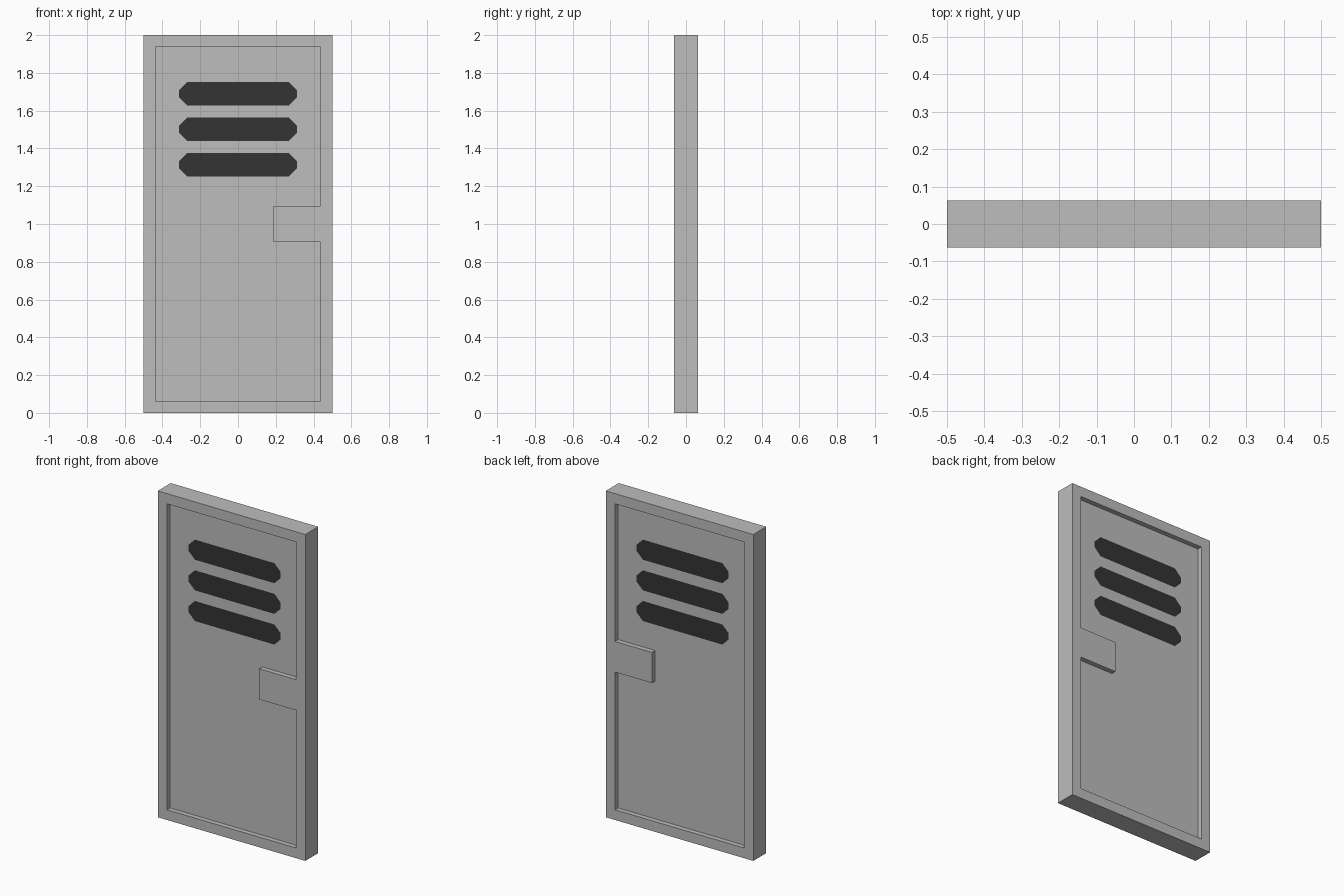
import bpy, bmesh, math
from mathutils import Matrix

if "Cube" in bpy.data.objects:
    bpy.data.objects.remove(bpy.data.objects["Cube"])


def material(name, value):
    m = bpy.data.materials.new(name)
    m.diffuse_color = (value, value, value, 1)
    m.use_nodes = True
    m.node_tree.nodes["Principled BSDF"].inputs["Base Color"].default_value = m.diffuse_color
    return m


grey = material("light_grey_metal", 0.509)
dark = material("dark_vent", 0.034)


def rect(x0, z0, x1, z1):
    return [(x0, z0), (x1, z0), (x1, z1), (x0, z1)]


def slab(name, loops, half, mat, caps_only=False):
    """Extrude filled outlines (inner loops become holes) to y = +-half."""
    curve = bpy.data.curves.new(name + "_outline", 'CURVE')
    curve.dimensions = '2D'
    curve.fill_mode = 'BOTH'
    curve.extrude = half
    for pts in loops:
        s = curve.splines.new('POLY')
        s.points.add(len(pts) - 1)
        for p, (x, z) in zip(s.points, pts):
            p.co = (x, z, 0, 1)
        s.use_cyclic_u = True
        s.use_smooth = False
    tmp = bpy.data.objects.new(name + "_tmp", curve)
    bpy.context.collection.objects.link(tmp)
    dg = bpy.context.evaluated_depsgraph_get()
    mesh = bpy.data.meshes.new_from_object(tmp.evaluated_get(dg))
    bpy.data.objects.remove(tmp)

    bm = bmesh.new()
    bm.from_mesh(mesh)
    bmesh.ops.transform(bm, matrix=Matrix.Rotation(math.pi / 2, 4, 'X'), verts=bm.verts)
    bmesh.ops.remove_doubles(bm, verts=bm.verts, dist=1e-5)
    bmesh.ops.recalc_face_normals(bm, faces=bm.faces)
    if caps_only:
        bm.normal_update()
        sides = [f for f in bm.faces if abs(f.normal.y) < 0.5]
        bmesh.ops.delete(bm, geom=sides, context='FACES')
    for f in bm.faces:
        f.smooth = False
        f.material_index = 0
    bm.to_mesh(mesh)
    bm.free()
    mesh.materials.clear()
    mesh.materials.append(mat)
    ob = bpy.data.objects.new(name, mesh)
    bpy.context.collection.objects.link(ob)
    return ob


# Inner opening, notched around the lock block on the right
opening = [(-0.4375, 0.0625), (0.4375, 0.0625), (0.4375, 0.906), (0.1875, 0.906),
           (0.1875, 1.094), (0.4375, 1.094), (0.4375, 1.9375), (-0.4375, 1.9375)]


# Vent slots: long bars with clipped corners
def slot(zc, w=0.3125, h=0.0615, c=0.043):
    return [(-w, zc - h + c), (-w + c, zc - h), (w - c, zc - h), (w, zc - h + c),
            (w, zc + h - c), (w - c, zc + h), (-w + c, zc + h), (-w, zc + h - c)]


slots = [slot(z) for z in (1.314, 1.502, 1.69)]

# Frame with lock block, recessed panel and dark vents (both sides)
slab("frame_and_lock", [rect(-0.5, 0, 0.5, 2), opening], 0.0625, grey)
slab("recessed_panel", [opening] + slots, 0.0325, grey, caps_only=True)
slab("vent_slots", slots, 0.0325, dark, caps_only=True)
